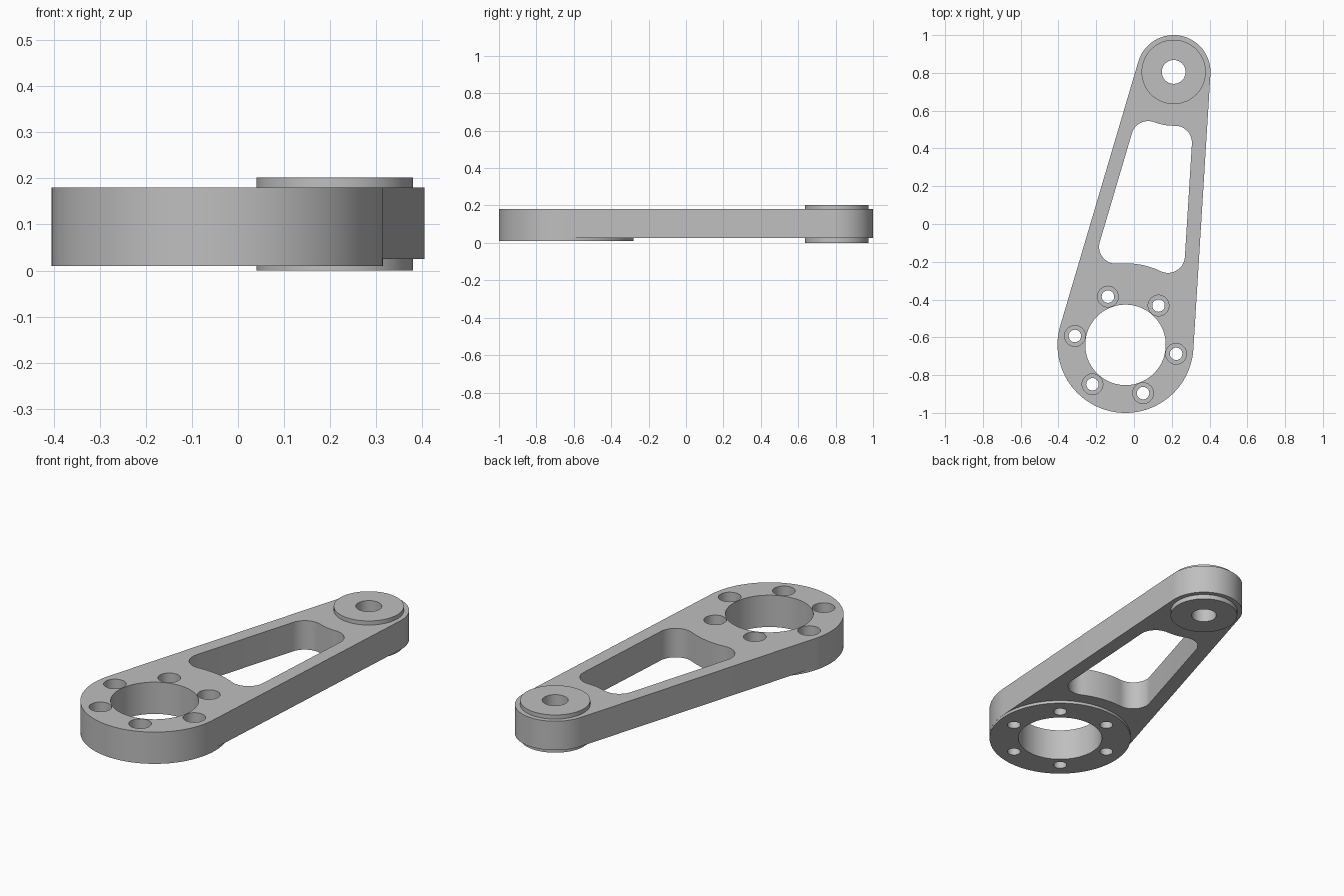
import bpy, bmesh
from math import sin, cos, pi, asin, atan2, hypot, sqrt, radians
from mathutils import Matrix, Vector

cube = bpy.data.objects.get("Cube")
if cube:
    bpy.data.objects.remove(cube, do_unlink=True)

# Key dimensions: hub centre, pivot centre and their outer radii
HUB, PIVOT = Vector((-0.045, -0.64)), Vector((0.21, 0.805))
R_HUB, R_PIVOT = 0.36, 0.195
WALL, FILLET = 0.075, 0.09
TOP, UNDER, FOOT = 0.18, 0.025, 0.01

axis = PIVOT - HUB
LENGTH = axis.length
TAPER = asin((R_HUB - R_PIVOT) / LENGTH)
# Working frame: hub at the origin, pivot along +y
FRAME = (Matrix.Translation((HUB.x, HUB.y, 0))
         @ Matrix.Rotation(atan2(axis.y, axis.x) - pi / 2, 4, 'Z'))

metal = bpy.data.materials.new("light grey metal")
metal.use_nodes = True
GREY = (0.52, 0.52, 0.52, 1)
metal.diffuse_color = GREY
metal.node_tree.nodes["Principled BSDF"].inputs["Base Color"].default_value = GREY


def arc(cx, cy, r, a0, a1, n):
    return [(cx + r * cos(a0 + (a1 - a0) * i / n),
             cy + r * sin(a0 + (a1 - a0) * i / n)) for i in range(n + 1)]


def prism(name, points, z0, z1):
    """Extrude a counter-clockwise outline from z0 to z1."""
    bm = bmesh.new()
    low = [bm.verts.new(FRAME @ Vector((x, y, z0))) for x, y in points]
    high = [bm.verts.new(FRAME @ Vector((x, y, z1))) for x, y in points]
    n = len(points)
    bm.faces.new(low[::-1])
    bm.faces.new(high)
    for i in range(n):
        j = (i + 1) % n
        bm.faces.new((low[i], low[j], high[j], high[i]))
    mesh = bpy.data.meshes.new(name)
    bm.to_mesh(mesh)
    bm.free()
    mesh.materials.append(metal)
    ob = bpy.data.objects.new(name, mesh)
    bpy.context.collection.objects.link(ob)
    return ob


def disc(name, x, y, r, z0, z1, n=96):
    return prism(name, arc(x, y, r, 0, 2 * pi, n)[:-1], z0, z1)


def combine(target, tool, operation):
    mod = target.modifiers.new(tool.name, 'BOOLEAN')
    mod.operation, mod.solver, mod.object = operation, 'EXACT', tool
    bpy.context.view_layer.objects.active = target
    bpy.ops.object.modifier_apply(modifier=mod.name)
    bpy.data.objects.remove(tool, do_unlink=True)


def pocket_end(cy, r_outer, r_end, side):
    """Right corner fillet of the window and half of its concentric end arc."""
    n = Vector((cos(TAPER), sin(TAPER)))
    m = Vector((-n.y, n.x))
    reach = r_outer - WALL - FILLET
    p = n * reach + m * side * sqrt((r_end + FILLET) ** 2 - reach ** 2)
    inward = atan2(-p.y, -p.x)
    if side > 0 and inward > 0:
        inward -= 2 * pi
    corner = arc(p.x, cy + p.y, FILLET, TAPER, inward, 14)
    return corner + arc(0, cy, r_end, atan2(p.y, p.x), side * pi / 2, 12)[1:]


# Tapered arm: two round ends joined by tangent edges
outline = (arc(0, LENGTH, R_PIVOT, TAPER, pi - TAPER, 56)
           + arc(0, 0, R_HUB, pi - TAPER, 2 * pi + TAPER, 80))
arm = prism("lever_arm", outline, UNDER, TOP)

# Hub foot below the arm and pivot boss through both sides
combine(arm, disc("hub_foot", 0, 0, R_HUB - 0.0004, FOOT, 0.1, 128), 'UNION')
combine(arm, disc("pivot_boss", 0, LENGTH, 0.17, 0, 0.202), 'UNION')

# Lightening window, mirrored about the arm's centre line
upper = pocket_end(LENGTH, R_PIVOT, 0.285, -1)
lower = pocket_end(0, R_HUB, 0.432, 1)
right = lower[::-1] + upper
left = [(-x, y) for x, y in right[::-1]]
combine(arm, prism("window_cutter", right + left[1:-1], -0.1, 0.3), 'DIFFERENCE')

# Hub opening and pivot bore
combine(arm, disc("hub_cutter", 0, 0, 0.213, -0.1, 0.3), 'DIFFERENCE')
combine(arm, disc("bore_cutter", 0, LENGTH, 0.063, -0.1, 0.3, 48), 'DIFFERENCE')

# Ring of six counterbored bolt holes
for k in range(6):
    x, y = 0.272 * cos(k * pi / 3), 0.272 * sin(k * pi / 3)
    combine(arm, disc("bolt_cutter", x, y, 0.033, -0.1, 0.3, 32), 'DIFFERENCE')
    combine(arm, disc("counterbore_cutter", x, y, 0.055, 0.08, 0.3, 40), 'DIFFERENCE')

# Smooth round walls, crisp rims
bpy.ops.object.select_all(action='DESELECT')
arm.select_set(True)
bpy.context.view_layer.objects.active = arm
bpy.ops.object.shade_smooth_by_angle(angle=radians(30))
